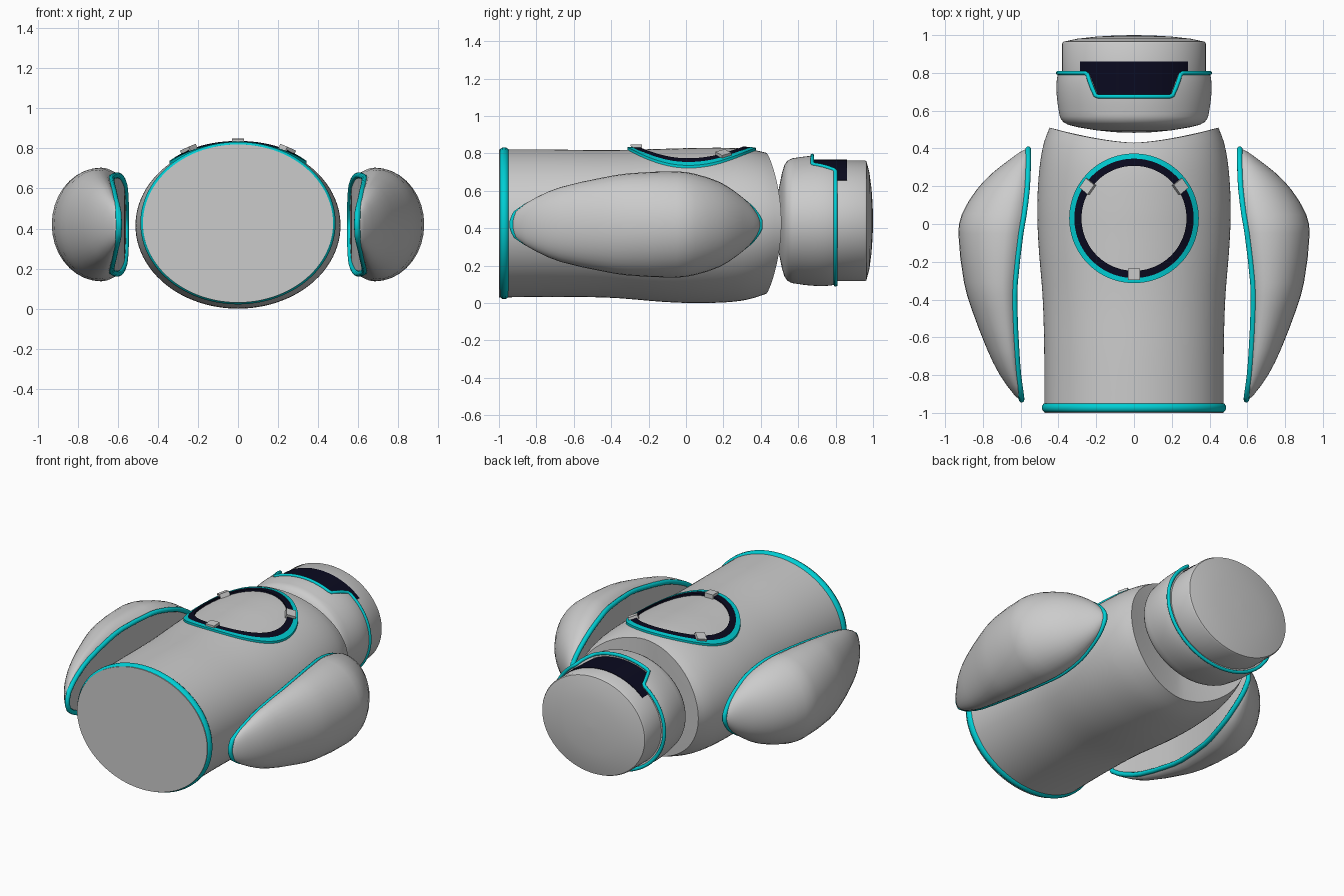
import bpy, bmesh, math
from mathutils import Vector, Matrix

if "Cube" in bpy.data.objects:
    bpy.data.objects.remove(bpy.data.objects["Cube"])

def material(name, rgb):
    m = bpy.data.materials.new(name)
    m.diffuse_color = (*rgb, 1)
    m.use_nodes = True
    m.node_tree.nodes["Principled BSDF"].inputs["Base Color"].default_value = m.diffuse_color
    return m

GREY = material("light grey", (0.6, 0.6, 0.6))
TEAL = material("teal", (0.0, 0.62, 0.66))
DARK = material("dark navy", (0.003, 0.003, 0.014))
TAU = 2 * math.pi

def interp(table, y):
    """Smooth interpolation of table rows (key, values...)."""
    n = len(table)
    y = min(max(y, table[0][0]), table[-1][0])
    i = max(k for k in range(n - 1) if table[k][0] <= y)
    p, q = table[i], table[i + 1]
    h = q[0] - p[0]
    t = (y - p[0]) / h
    def slope(k, j):
        a, b = table[max(k - 1, 0)], table[min(k + 1, n - 1)]
        return (b[j] - a[j]) / (b[0] - a[0])
    return [(2*t**3 - 3*t*t + 1) * p[j] + (t**3 - 2*t*t + t) * h * slope(i, j)
            + (3*t*t - 2*t**3) * q[j] + (t**3 - t*t) * h * slope(i + 1, j)
            for j in range(1, len(p))]

def smooth(ob, angle=35):
    bpy.ops.object.select_all(action='DESELECT')
    ob.select_set(True)
    bpy.context.view_layer.objects.active = ob
    bpy.ops.object.shade_smooth_by_angle(angle=math.radians(angle))

def loft(name, rows, mat, closed=True, caps=True, wrap=False):
    """Skin rows of points; optionally close each row, cap the ends or wrap rows."""
    bm = bmesh.new()
    vs = [[bm.verts.new(p) for p in r] for r in rows]
    n = len(rows[0])
    for i in range(len(rows) if wrap else len(rows) - 1):
        a, b = vs[i], vs[(i + 1) % len(rows)]
        for j in range(n if closed else n - 1):
            k = (j + 1) % n
            bm.faces.new((a[j], a[k], b[k], b[j]))
    if caps:
        bm.faces.new(vs[0])
        bm.faces.new(vs[-1])
    bmesh.ops.recalc_face_normals(bm, faces=bm.faces)
    me = bpy.data.meshes.new(name)
    bm.to_mesh(me)
    bm.free()
    me.materials.append(mat)
    ob = bpy.data.objects.new(name, me)
    bpy.context.collection.objects.link(ob)
    smooth(ob)
    return ob

def tube(name, pts, radius, mat):
    """Closed round trim along a path."""
    cu = bpy.data.curves.new(name, 'CURVE')
    cu.dimensions = '3D'
    cu.bevel_depth = radius
    cu.bevel_resolution = 3
    sp = cu.splines.new('POLY')
    sp.points.add(len(pts) - 1)
    for p, co in zip(sp.points, pts):
        p.co = (*co, 1)
    sp.use_cyclic_u = True
    ob = bpy.data.objects.new(name, cu)
    bpy.context.collection.objects.link(ob)
    bpy.ops.object.select_all(action='DESELECT')
    ob.select_set(True)
    bpy.context.view_layer.objects.active = ob
    bpy.ops.object.convert(target='MESH')
    ob = bpy.context.view_layer.objects.active
    ob.data.materials.clear()
    ob.data.materials.append(mat)
    smooth(ob, 60)
    return ob

# Torso: y, half width, lowest z, highest z
BODY = [(-1.0, .475, .03, .82), (-.7, .475, .033, .82), (-.4, .483, .028, .818),
        (-.1, .506, .005, .825), (.1, .512, 0, .83), (.3, .5, .013, .826),
        (.43, .477, .05, .803), (.51, .447, .09, .77)]

def surf(x, y):
    a, lo, hi = interp(BODY, y)
    return (lo + hi) / 2 + (hi - lo) / 2 * math.sqrt(max(0, 1 - (x / a) ** 2))

N = 96
rows = []
for i in range(41):
    row = []
    for j in range(N):
        c, s = math.cos(TAU * j / N), math.sin(TAU * j / N)
        y = -1 + i / 40 * (1.43 + .08 * abs(c) ** 1.5)
        a, lo, hi = interp(BODY, y)
        row.append((a * c, y, (lo + hi) / 2 + (hi - lo) / 2 * s))
    rows.append(row)
# saddle-shaped neck face
rim = rows[-1]
for k in (.8, .6, .4, .2, .02):
    rows.append([(x * k, .43 + .08 * abs(x * k / .447) ** 1.5, .425 + (z - .425) * k)
                 for x, y, z in rim])
loft("torso", rows, GREY)
tube("base_trim", [(.462 * math.cos(TAU * j / N), -.972, .427 + .38 * math.sin(TAU * j / N))
                   for j in range(N)], .027, TEAL)

# Chest hatch rings that follow the torso surface
def hatch_ring(name, r0, r1, h, mat):
    rows = []
    for j in range(N):
        c, s = math.cos(TAU * j / N), math.sin(TAU * j / N)
        rows.append([(r * c, .03 + r * s, surf(r * c, .03 + r * s) + d)
                     for r, d in ((r0, -.02), (r0, h), (r1, h), (r1, -.02))])
    return loft(name, rows, mat, caps=False, wrap=True)

hatch_ring("hatch_gap", .278, .318, .012, DARK)
hatch_ring("hatch_trim", .316, .343, .014, TEAL)

# Three hatch clips
for i, deg in enumerate((-90, 35, 145)):
    d = Vector((math.cos(math.radians(deg)), math.sin(math.radians(deg)), 0))
    x, y = .295 * d.x, .03 + .295 * d.y
    e = .01
    n = Vector((-(surf(x + e, y) - surf(x - e, y)) / (2 * e),
                -(surf(x, y + e) - surf(x, y - e)) / (2 * e), 1)).normalized()
    u = (d - n * d.dot(n)).normalized()
    rot = Matrix((u, n.cross(u), n)).transposed().to_4x4()
    bpy.ops.mesh.primitive_cube_add(size=1)
    ob = bpy.context.object
    ob.name = "hatch_clip_%d" % (i + 1)
    ob.matrix_world = (Matrix.Translation((x, y, surf(x, y) + .005)) @ rot
                       @ Matrix.Diagonal((.06, .062, .045, 1)))
    ob.data.materials.append(GREY)

# Head: elliptical lathe along y
M = 144
def head_pt(r, y, ang):
    return (r * math.cos(ang), y, .44 + .85 * r * math.sin(ang))

SHELL = [(.57, .393), (.65, .406), (.72, .411), (.77, .408), (.80, .402)]

def shell_edge(ang):
    """Back edge of the lower head, with the visor notch on top."""
    if math.sin(ang) < 0:
        return .80
    t = (abs(.405 * math.cos(ang)) - .20) / .05
    return .675 + .125 * min(max(t, 0), 1)

angs = [TAU * j / M for j in range(M)]
rows = [[head_pt(r, y, a) for a in angs] for r, y in
        ((.005, .483), (.1, .486), (.2, .496), (.3, .513), (.35, .526), (.375, .54), (.387, .557))]
for i in range(9):
    row = []
    for a in angs:
        y = .57 + i / 8 * (shell_edge(a) - .57)
        row.append(head_pt(interp(SHELL, y)[0], y, a))
    rows.append(row)
edge = rows[-1]
rows.append([head_pt(.36, shell_edge(a), a) for a in angs])
loft("lower_head", rows, GREY)
tube("head_trim", edge, .011, TEAL)
loft("upper_head", [[head_pt(r, y, a) for a in angs] for r, y in
     ((.38, .62), (.38, .8), (.38, .955), (.374, .965), (.3, .981), (.2, .992), (.1, .998), (.005, 1.0))],
     GREY)

# Visor plate wrapped on the upper head
a0 = math.acos(.285 / .383)
rows = []
for i in range(41):
    a = a0 + (math.pi - 2 * a0) * i / 40
    rows.append([head_pt(r, y, a) for r, y in ((.377, .655), (.384, .655), (.384, .86), (.377, .86))])
loft("visor", rows, DARK)

# Arms: y, inner rim x, outer x, half height
ARM = [(-.93, .595, .603, .015), (-.91, .597, .63, .07), (-.8, .612, .71, .145),
       (-.67, .622, .775, .2), (-.45, .632, .86, .25), (-.31, .63, .9, .273),
       (-.05, .6, .93, .284), (.05, .583, .912, .27), (.18, .567, .835, .227),
       (.27, .562, .75, .17), (.34, .56, .66, .11), (.38, .56, .605, .055), (.396, .56, .575, .02)]
stations = []
for p, q in zip(ARM, ARM[1:]):
    stations += [p[0], (p[0] + q[0]) / 2]
stations.append(ARM[-1][0])

for side, sx in (("right", 1), ("left", -1)):
    rows = []
    for y in stations:
        xr, xo, h = interp(ARM, y)
        xc = xr + .25 * (xo - xr)
        row = []
        for j in range(25):
            f = math.radians(120 - 10 * j)
            c = math.cos(f)
            x = xc + ((xo - xc) if c > 0 else 2 * (xc - xr)) * c
            row.append((sx * x, y, .42 + h * math.sin(f)))
        rows.append(row)
    loft(side + "_arm", rows, GREY)
    tube(side + "_arm_trim", [r[0] for r in rows] + [r[-1] for r in reversed(rows)], .015, TEAL)
